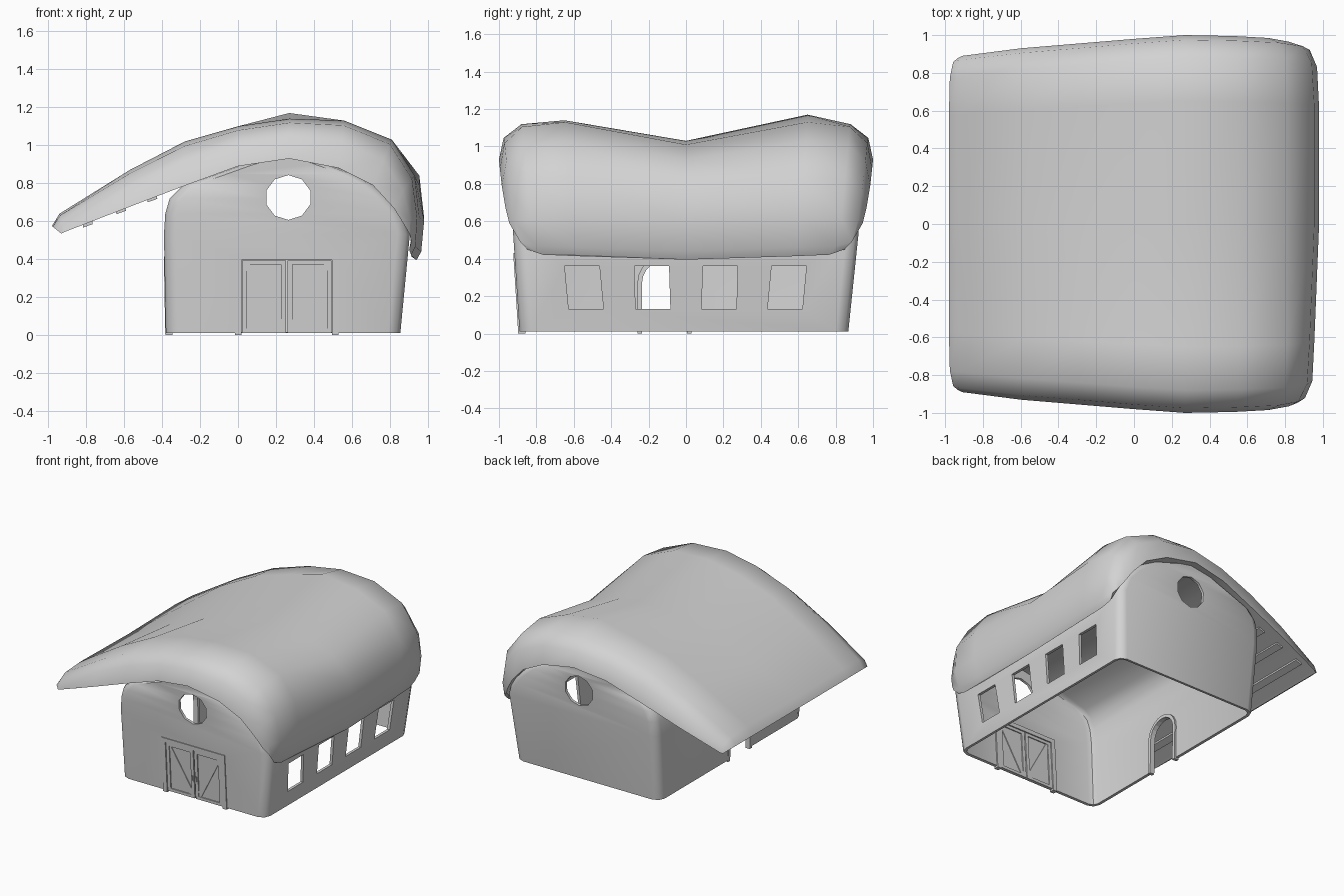
import bpy
import bmesh
from math import sin, cos, pi, radians

if "Cube" in bpy.data.objects:
    bpy.data.objects.remove(bpy.data.objects["Cube"], do_unlink=True)

GREY = bpy.data.materials.new("plain_grey")
GREY.use_nodes = True
GREY.diffuse_color = (0.65, 0.65, 0.65, 1)
GREY.node_tree.nodes["Principled BSDF"].inputs["Base Color"].default_value = (0.65, 0.65, 0.65, 1)


def activate(ob):
    bpy.ops.object.select_all(action='DESELECT')
    ob.select_set(True)
    bpy.context.view_layer.objects.active = ob


def make(name, bm):
    bmesh.ops.recalc_face_normals(bm, faces=bm.faces[:])
    mesh = bpy.data.meshes.new(name)
    bm.to_mesh(mesh)
    bm.free()
    mesh.materials.append(GREY)
    ob = bpy.data.objects.new(name, mesh)
    bpy.context.collection.objects.link(ob)
    return ob


def smooth(ob, angle):
    activate(ob)
    bpy.ops.object.shade_smooth_by_angle(angle=radians(angle))


def loft(rings, cap_start, cap_end):
    """Skin a row of closed rings."""
    bm = bmesh.new()
    loops = [[bm.verts.new(p) for p in ring] for ring in rings]
    n = len(loops[0])
    for a, b in zip(loops, loops[1:]):
        for i in range(n):
            j = (i + 1) % n
            bm.faces.new((a[i], a[j], b[j], b[i]))
    if cap_start:
        bm.faces.new(loops[0])
    if cap_end:
        bm.faces.new(loops[-1])
    return bm


def prism(name, pts, axis, a, b, lean=0.0):
    """Extrude a flat outline along x or y, leaning with height."""
    def ring(d):
        if axis == 'x':
            return [(d + lean * v, u, v) for u, v in pts]
        return [(u, d + lean * v, v) for u, v in pts]
    return make(name, loft([ring(a), ring(b)], True, True))


def rect(u0, u1, v0, v1):
    return [(u0, v0), (u1, v0), (u1, v1), (u0, v1)]


def arch(cy, r, spring, z0):
    arc = [(cy + r * cos(pi * i / 10), spring + r * sin(pi * i / 10)) for i in range(11)]
    return [(cy + r, z0)] + arc + [(cy - r, z0)]


# Walls: chamfered rectangular rings, flaring up and closing into a vault under the roof
def wall_ring(z, x0, x1, y0, y1, r=0.065):
    corners = [(x1 - r, y1 - r), (x0 + r, y1 - r), (x0 + r, y0 + r), (x1 - r, y0 + r)]
    return [(cx + r * cos(pi / 2 * (k + i / 2)), cy + r * sin(pi / 2 * (k + i / 2)), z)
            for k, (cx, cy) in enumerate(corners) for i in range(3)]


levels = [(0.012, -0.38, 0.855, -0.89, 0.868), (0.53, -0.39, 0.905, -0.924, 0.922),
          (0.64, -0.383, 0.87, -0.93, 0.93), (0.72, -0.36, 0.8, -0.935, 0.935),
          (0.79, -0.29, 0.72, -0.938, 0.938), (0.85, -0.12, 0.61, -0.942, 0.942),
          (0.9, 0.02, 0.47, -0.945, 0.945), (0.937, 0.18, 0.36, -0.947, 0.947)]
walls = make("walls", loft([wall_ring(*level) for level in levels], False, True))
shell = walls.modifiers.new("thickness", 'SOLIDIFY')
shell.thickness = 0.022
shell.offset = -1

# Openings: side windows, round gable windows, double door, arched side door
DOOR_Y = -0.115
cutters = []
for c in (-0.545, -0.18, 0.18, 0.54):
    k = 0.02 * c
    window = [(c - k - 0.093, 0.13), (c - k + 0.093, 0.13),
              (c + k + 0.093, 0.36), (c + k - 0.093, 0.36)]
    cutters.append(prism("cut_window", window, 'x', 0.7, 1.1))
disc = [(0.265 + 0.122 * cos(pi * i / 5 + pi / 10), 0.725 + 0.118 * sin(pi * i / 5 + pi / 10))
        for i in range(10)]
cutters.append(prism("cut_round", disc, 'y', -1.1, 1.1))
cutters.append(prism("cut_double_door", rect(0.005, 0.51, -0.1, 0.41), 'y', -1.1, -0.7))
cutters.append(prism("cut_arch", arch(DOOR_Y, 0.13, 0.27, -0.1), 'x', -0.6, -0.2))

for cutter in cutters:
    mod = walls.modifiers.new("opening", 'BOOLEAN')
    mod.operation = 'DIFFERENCE'
    mod.solver = 'EXACT'
    mod.object = cutter
activate(walls)
for mod in list(walls.modifiers):
    bpy.ops.object.modifier_apply(modifier=mod.name)
for cutter in cutters:
    bpy.data.objects.remove(cutter, do_unlink=True)
smooth(walls, 48)

# Roof: each rib has a top (x, z), a gable rim (x, y, z) and a sag at mid length
ribs = [(-0.98, 0.575, -0.93, 0.88, 0.535, 0.0),
        (-0.94, 0.64, -0.91, 0.89, 0.545, 0.01),
        (-0.57, 0.87, -0.60, 0.93, 0.665, 0.06),
        (-0.28, 1.02, -0.30, 0.955, 0.78, 0.09),
        (0.0, 1.10, 0.0, 0.98, 0.89, 0.11),
        (0.27, 1.14, 0.27, 1.0, 0.93, 0.11),
        (0.56, 1.13, 0.53, 0.995, 0.88, 0.12),
        (0.81, 1.03, 0.71, 0.985, 0.79, 0.1),
        (0.955, 0.84, 0.82, 0.965, 0.67, 0.05),
        (0.98, 0.62, 0.87, 0.945, 0.59, 0.02),
        (0.965, 0.46, 0.905, 0.91, 0.53, 0.02),
        (0.94, 0.413, 0.91, 0.87, 0.495, 0.018)]
half = [(0.65, 0.0), (0.88, 0.1), (0.975, 0.45), (1.0, 1.0)]
stations = [(-y, t) for y, t in reversed(half)] + [(0.0, 0.0)] + half


def rib(tx, tz, rx, ry, rz, sag):
    ring = []
    for y, t in stations:
        x = tx + (rx - tx) * t
        z = tz + (rz - tz) * t - (sag if y == 0 else 0)
        if tx == 0.27 and y == 0.65:
            z += 0.03  # the rear peak is a little taller
        if tx > 0.9 and y < 0 and t < 0.5:
            x -= 0.025  # the front corner is pulled in
        ring.append((x, y * ry, z))
    return ring


smooth(make("roof", loft([rib(*r) for r in ribs], True, True)), 50)

# Rafters under the long overhang
for i, (x, z) in enumerate([(-0.79, 0.585), (-0.615, 0.655), (-0.45, 0.718)]):
    outline = [(x - 0.025, z - 0.018), (x + 0.025, z), (x + 0.02, z + 0.03), (x - 0.03, z + 0.012)]
    prism(f"rafter_{i + 1}", outline, 'y', -0.86, 0.86)

# Arched side door frame
outer = arch(DOOR_Y, 0.145, 0.27, 0.0)
inner = arch(DOOR_Y, 0.12, 0.27, 0.0)
prism("side_door_frame", outer + inner[::-1], 'x', -0.383, -0.345, -0.019)

# Double door with frame, leaves, rails and diagonal braces
LEAN = -0.062
MID = 0.2575


def door_part(name, pts, a, b):
    prism(name, pts, 'y', a, b, LEAN)


door_part("door_lintel", rect(-0.015, 0.53, 0.397, 0.43), -0.897, -0.858)
for side, s in (("right", -1), ("left", 1)):
    def span(u0, u1, v0, v1):
        return rect(MID + s * u0, MID + s * u1, v0, v1)
    door_part(f"{side}_door_post", span(0.238, 0.2725, 0, 0.397), -0.897, -0.858)
    door_part(f"{side}_door_leaf", span(0.004, 0.236, 0.012, 0.394), -0.882, -0.872)
    door_part(f"{side}_inner_stile", span(0.004, 0.03, 0.012, 0.394), -0.89, -0.864)
    door_part(f"{side}_outer_stile", span(0.21, 0.236, 0.012, 0.394), -0.89, -0.864)
    door_part(f"{side}_bottom_rail", span(0.03, 0.21, 0.012, 0.035), -0.89, -0.864)
    door_part(f"{side}_top_rail", span(0.03, 0.21, 0.371, 0.394), -0.89, -0.864)
    brace = [(0.03, 0.035), (0.05, 0.035), (0.21, 0.34), (0.21, 0.371), (0.195, 0.371), (0.03, 0.08)]
    door_part(f"{side}_brace", [(MID + s * u, v) for u, v in brace], -0.888, -0.866)
    door_part(f"{side}_handle", span(0.012, 0.02, 0.15, 0.19), -0.896, -0.89)
